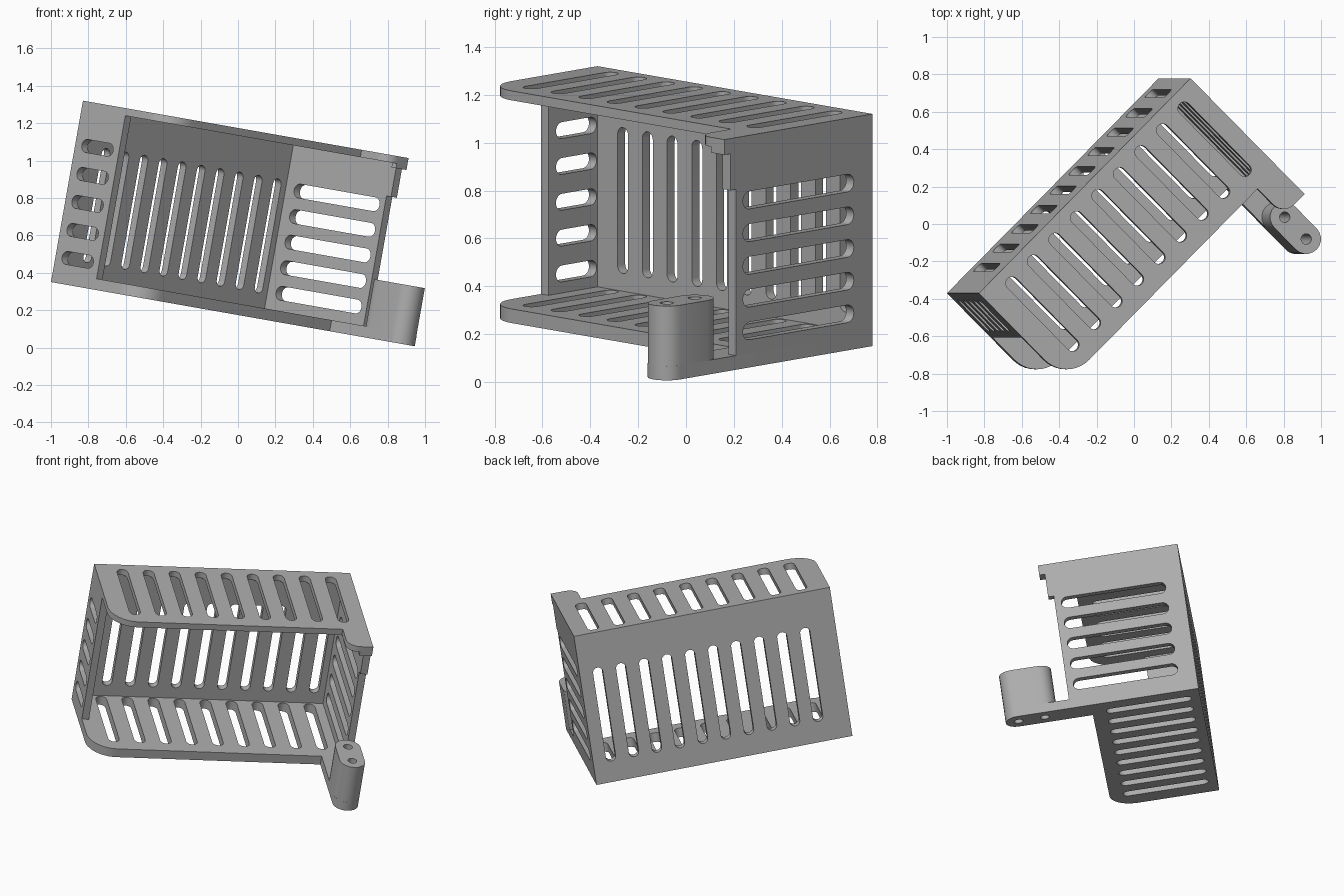
import bpy, bmesh
from math import radians, cos, sin, pi
from mathutils import Matrix, Vector

cube = bpy.data.objects.get("Cube")
if cube:
    bpy.data.objects.remove(cube, do_unlink=True)

# One plain grey material
grey = bpy.data.materials.new("plain grey")
grey.use_nodes = True
grey.diffuse_color = (0.42, 0.42, 0.42, 1)
grey.node_tree.nodes["Principled BSDF"].inputs["Base Color"].default_value = grey.diffuse_color

# The basket is turned sideways and tipped; local axes: x length, -y forward, z up
FRAME = (Matrix.Translation((-1, -0.37, 0.35)) @ Matrix.Rotation(radians(10), 4, 'Y')
         @ Matrix.Rotation(radians(45), 4, 'Z'))
LENGTH, DEPTH, HEIGHT = 1.625, 0.675, 0.985
FLOOR, ROOF, WALL = 0.06, 0.04, 0.045
ARM_IN, ARM_R = 1.465, 0.08
ARM_MID = LENGTH - ARM_R


def arc(cx, cy, r, start, end, steps=10):
    return [(cx + r * cos(start + (end - start) * i / steps),
             cy + r * sin(start + (end - start) * i / steps)) for i in range(steps + 1)]


def slot(x0, y0, x1, y1, width):
    """Stadium outline filling the box between two tips, along one axis."""
    r = width / 2
    if abs(x1 - x0) > abs(y1 - y0):
        return arc(x0 + r, y0, r, pi / 2, 1.5 * pi) + arc(x1 - r, y1, r, -pi / 2, pi / 2)
    return arc(x0, y0 + r, r, pi, 2 * pi) + arc(x1, y1 - r, r, 0, pi)


def spread(first, last, count):
    return [first + (last - first) * i / (count - 1) for i in range(count)]


def forward(points):
    """Turn (length, depth) points into local x, y."""
    return [(x, -y) for x, y in points]


def panel(name, outline, holes, thickness, place):
    """Flat sheet with holes, extruded along the local normal of its placement."""
    curve = bpy.data.curves.new(name, 'CURVE')
    curve.dimensions = '2D'
    curve.fill_mode = 'BOTH'
    curve.extrude = thickness / 2
    for loop in [outline] + holes:
        spline = curve.splines.new('POLY')
        spline.points.add(len(loop) - 1)
        for point, (x, y) in zip(spline.points, loop):
            point.co = (x, y, 0, 1)
        spline.use_cyclic_u = True
    temp = bpy.data.objects.new(name + " outline", curve)
    bpy.context.scene.collection.objects.link(temp)
    bpy.context.view_layer.update()
    mesh = bpy.data.meshes.new_from_object(
        temp.evaluated_get(bpy.context.evaluated_depsgraph_get()))
    bpy.data.objects.remove(temp, do_unlink=True)
    bpy.data.curves.remove(curve)
    bm = bmesh.new()
    bm.from_mesh(mesh)
    bmesh.ops.remove_doubles(bm, verts=bm.verts, dist=0.0001)
    bmesh.ops.translate(bm, verts=bm.verts, vec=(0, 0, thickness / 2))
    bmesh.ops.recalc_face_normals(bm, faces=bm.faces)
    bm.to_mesh(mesh)
    bm.free()
    mesh.name = name
    mesh.materials.clear()
    mesh.materials.append(grey)
    obj = bpy.data.objects.new(name, mesh)
    bpy.context.scene.collection.objects.link(obj)
    obj.matrix_world = FRAME @ place
    bpy.ops.object.select_all(action='DESELECT')
    obj.select_set(True)
    bpy.context.view_layer.objects.active = obj
    bpy.ops.object.shade_smooth_by_angle(angle=radians(30))
    return obj


def axes(x, y, z, origin):
    m = Matrix((x, y, z)).transposed().to_4x4()
    m.translation = Vector(origin)
    return m


def level(z):
    return Matrix.Translation((0, 0, z))


def upright_side(x):
    return axes((0, -1, 0), (0, 0, 1), (-1, 0, 0), (x, 0, 0))


# Floor and roof share a rounded front corner and a row of slots
corner = 0.17
shelf = [(LENGTH, WALL), (0, WALL)] + arc(corner, DEPTH - corner, corner, pi, pi / 2)
shelf_slots = [forward(slot(u, 0.055, u, 0.59, 0.07)) for u in spread(0.165, 1.487, 9)]

arm_holes = [arc(ARM_MID, v, 0.028, 0, 2 * pi, 20)[:-1] for v in (0.97, 1.135)]
arm_end = arc(ARM_MID, 1.135, ARM_R, pi, 0, 20)
panel("floor_with_arm", forward(shelf + [(ARM_IN, DEPTH)] + arm_end),
      shelf_slots + [forward(h) for h in arm_holes], FLOOR, level(0))

tab_end = 0.875
roof_tab = [(ARM_IN, DEPTH)] + arc(ARM_MID, tab_end - ARM_R, ARM_R, pi, pi / 2)
panel("roof_with_tab", forward(shelf + roof_tab + [(LENGTH, tab_end)]),
      shelf_slots, ROOF, level(HEIGHT - ROOF))

# Back wall with tall slots
panel("back_wall", [(0, 0), (LENGTH, 0), (LENGTH, HEIGHT), (0, HEIGHT)],
      [slot(u, 0.135, u, 0.755, 0.062) for u in spread(0.195, 1.51, 10)],
      WALL, axes((1, 0, 0), (0, 0, 1), (0, -1, 0), (0, 0, 0)))

# Short right-hand end wall and deep left-hand end wall with a stepped latch edge
top = HEIGHT - ROOF
panel("short_end_wall", [(WALL, FLOOR), (0.335, FLOOR), (0.335, top), (WALL, top)],
      [slot(0.05, w, 0.29, w, 0.07) for w in spread(0.142, 0.75, 5)],
      WALL, upright_side(WALL))
panel("deep_end_wall",
      [(WALL, FLOOR), (0.805, FLOOR), (0.805, 0.765), (0.84, 0.765), (0.84, top), (WALL, top)],
      [slot(0.11, w, 0.765, w, 0.075) for w in spread(0.155, 0.71, 5)],
      WALL, upright_side(LENGTH))

# Lip below the roof tab
panel("tab_lip", forward([(ARM_MID, 0.84), (LENGTH, 0.84), (LENGTH, tab_end), (ARM_MID, tab_end)]),
      [], 0.025, level(top - 0.025))

# Hinge boss standing on the arm, bored by two holes
panel("hinge_boss", forward(slot(ARM_MID, 0.89, ARM_MID, 1.215, 2 * ARM_R)),
      [forward(h) for h in arm_holes], 0.315 - FLOOR, level(FLOOR))
